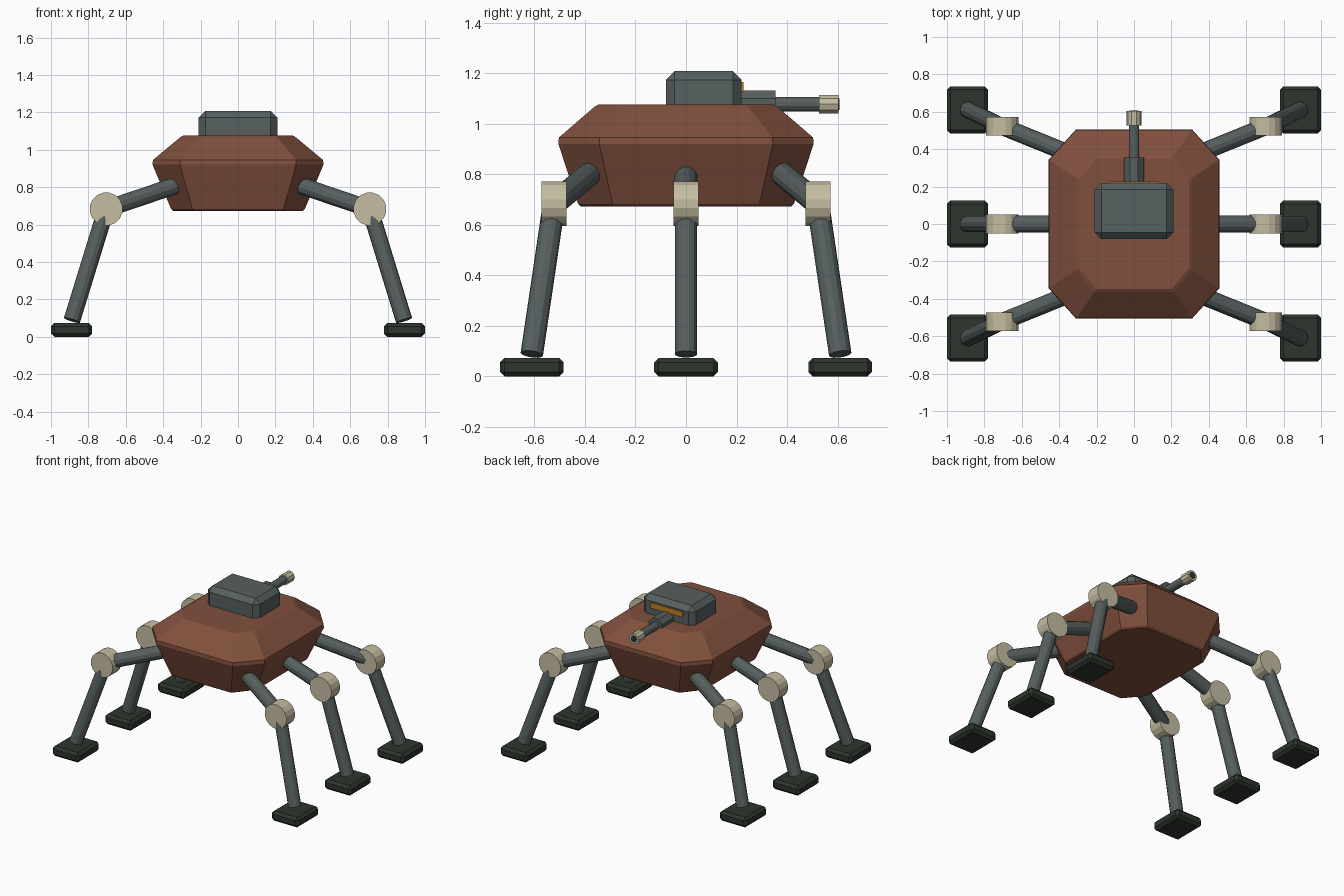
import bpy, bmesh, math
from mathutils import Vector

if "Cube" in bpy.data.objects:
    bpy.data.objects.remove(bpy.data.objects["Cube"])


def material(name, rgb):
    m = bpy.data.materials.new(name)
    m.diffuse_color = (*rgb, 1)
    m.use_nodes = True
    m.node_tree.nodes["Principled BSDF"].inputs["Base Color"].default_value = m.diffuse_color
    return m


RUST = material("rust_brown", (0.22, 0.08, 0.047))
STEEL = material("steel_grey", (0.095, 0.115, 0.115))
BONE = material("bone_joint", (0.56, 0.51, 0.36))
DARK = material("dark_rubber", (0.026, 0.036, 0.026))
AMBER = material("amber_sensor", (0.55, 0.2, 0.02))


def finish(name, bm, mat):
    bmesh.ops.recalc_face_normals(bm, faces=bm.faces)
    me = bpy.data.meshes.new(name)
    bm.to_mesh(me)
    bm.free()
    me.materials.append(mat)
    ob = bpy.data.objects.new(name, me)
    bpy.context.collection.objects.link(ob)
    return ob


def box(name, lo, hi, mat, bevel=0.0):
    bm = bmesh.new()
    bmesh.ops.create_cube(bm, size=1)
    lo, hi = Vector(lo), Vector(hi)
    for v in bm.verts:
        v.co = (lo + hi) / 2 + v.co * (hi - lo)
    if bevel:
        bmesh.ops.bevel(bm, geom=bm.edges[:], offset=bevel, segments=1, affect='EDGES')
    return finish(name, bm, mat)


def rod(name, a, b, r, mat, sides=12):
    bm = bmesh.new()
    a, b = Vector(a), Vector(b)
    d = b - a
    bmesh.ops.create_cone(bm, cap_ends=True, segments=sides, radius1=r, radius2=r, depth=d.length)
    # turn so that a flat facet faces up
    spin = Vector((0, 0, 1)).rotation_difference(d).to_matrix()
    half = math.pi / sides
    for v in bm.verts:
        x, y, z = v.co
        p = Vector((x * math.cos(half) - y * math.sin(half),
                    x * math.sin(half) + y * math.cos(half), z))
        v.co = (a + b) / 2 + spin @ p
    return finish(name, bm, mat)


# Hull: stacked octagon rings (z, half width, half length)
bm = bmesh.new()
rings = []
for z, hx, hy in [(0.672, 0.345, 0.415), (0.682, 0.357, 0.427), (0.92, 0.457, 0.505),
                  (0.945, 0.455, 0.503), (1.066, 0.31, 0.363), (1.075, 0.295, 0.348)]:
    k = 0.68
    pts = [(hx, -k * hy), (hx, k * hy), (k * hx, hy), (-k * hx, hy),
           (-hx, k * hy), (-hx, -k * hy), (-k * hx, -hy), (k * hx, -hy)]
    rings.append([bm.verts.new((x, y, z)) for x, y in pts])
for lo, hi in zip(rings, rings[1:]):
    for i in range(8):
        j = (i + 1) % 8
        bm.faces.new((lo[i], lo[j], hi[j], hi[i]))
bm.faces.new(rings[0][::-1])
bm.faces.new(rings[-1])
finish("hull", bm, RUST)

# Turret with sensor strip
box("turret", (-0.21, -0.08, 1.02), (0.21, 0.22, 1.208), STEEL, 0.035)
box("sensor_strip", (-0.13, 0.219, 1.125), (0.13, 0.228, 1.165), AMBER)

# Gun pointing along +y
GZ = 1.077
rod("gun_mantlet", (0, 0.15, GZ), (0, 0.355, GZ), 0.058, STEEL, 8)
rod("gun_barrel", (0, 0.3, GZ), (0, 0.57, GZ), 0.029, STEEL, 12)
rod("muzzle", (0, 0.527, GZ), (0, 0.603, GZ), 0.039, BONE, 10)
rod("muzzle_bore", (0, 0.56, GZ), (0, 0.607, GZ), 0.024, DARK, 10)

# Six legs, three on each side
for side, s in (("left", -1), ("right", 1)):
    for row, q in (("front", -1), ("middle", 0), ("rear", 1)):
        n = f"{row}_{side}"
        hip = (s * 0.33, q * 0.37, 0.81)
        knee = (s * 0.705, q * 0.522, 0.683)
        ankle = (s * 0.888, q * 0.61, 0.088)
        rod(n + "_upper_leg", hip, knee, 0.047, STEEL)
        rod(n + "_lower_leg", knee, ankle, 0.045, STEEL)
        kx, ky, kz = knee
        rod(n + "_knee", (kx, ky - 0.05, kz), (kx, ky + 0.05, kz), 0.089, BONE, 16)
        fx, fy = s * 0.89, q * 0.61
        box(n + "_foot", (fx - 0.11, fy - 0.126, 0), (fx + 0.11, fy + 0.126, 0.073), DARK, 0.018)
